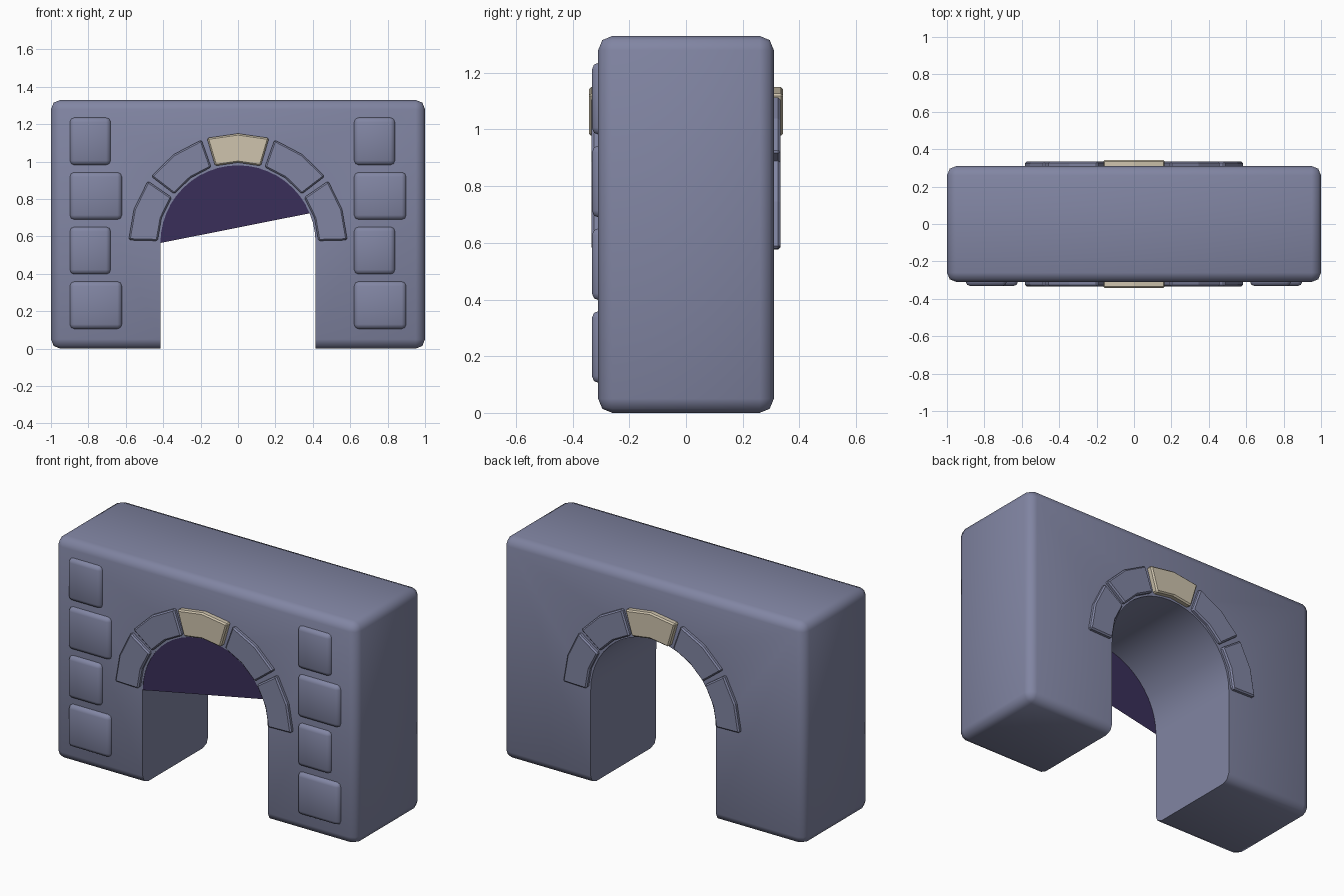
import bpy
import bmesh
from math import cos, sin, radians

cube = bpy.data.objects.get("Cube")
if cube:
    bpy.data.objects.remove(cube, do_unlink=True)

# Overall sizes
HALF_Y, HEIGHT = 0.31, 1.33
ARCH_Z, ARCH_R = 0.565, 0.415
ARCH_STEPS = 24


def material(name, color):
    m = bpy.data.materials.new(name)
    m.use_nodes = True
    m.diffuse_color = color
    m.node_tree.nodes["Principled BSDF"].inputs["Base Color"].default_value = color
    return m


SLATE = material("slate_stone", (0.22, 0.235, 0.365, 1))
SAND = material("sand_keystone", (0.62, 0.55, 0.42, 1))
PURPLE = material("dark_purple", (0.042, 0.028, 0.1, 1))


def arc(radius, start, end, steps):
    """Points on the arch circle, angles in degrees."""
    angles = [radians(start + (end - start) * i / steps) for i in range(steps + 1)]
    return [(radius * cos(a), ARCH_Z + radius * sin(a)) for a in angles]


def plate(name, outline, y0, y1, mat, bevel=0, segments=1):
    """Extrude an x-z outline from y0 to y1 and round its edges."""
    bm = bmesh.new()
    face = bm.faces.new([bm.verts.new((x, y0, z)) for x, z in outline])
    if y1 != y0:
        ext = bmesh.ops.extrude_face_region(bm, geom=[face])["geom"]
        moved = [v for v in ext if isinstance(v, bmesh.types.BMVert)]
        bmesh.ops.translate(bm, verts=moved, vec=(0, y1 - y0, 0))
        bmesh.ops.recalc_face_normals(bm, faces=bm.faces)
    if bevel:
        sharp = [e for e in bm.edges if e.calc_face_angle(0) > radians(30)]
        bmesh.ops.bevel(bm, geom=sharp, offset=bevel, segments=segments,
                        profile=0.5, affect='EDGES')
    mesh = bpy.data.meshes.new(name)
    bm.to_mesh(mesh)
    bm.free()
    mesh.materials.append(mat)
    obj = bpy.data.objects.new(name, mesh)
    bpy.context.collection.objects.link(obj)
    return obj


def rect(x0, x1, z0, z1):
    return [(x0, z0), (x1, z0), (x1, z1), (x0, z1)]


def smooth(obj, angle):
    bpy.ops.object.select_all(action='DESELECT')
    obj.select_set(True)
    bpy.context.view_layer.objects.active = obj
    bpy.ops.object.shade_smooth_by_angle(angle=radians(angle))


# Wall block with rounded edges
wall = plate("wall", rect(-1, 1, 0, HEIGHT), -HALF_Y, HALF_Y, SLATE, 0.05, 2)

# Arched passage cut through the wall
passage = [(-ARCH_R, -0.2), (ARCH_R, -0.2)] + arc(ARCH_R, 0, 180, ARCH_STEPS)
cutter = plate("passage_cutter", passage, -0.5, 0.5, SLATE)
cutter.hide_render = True
cut = wall.modifiers.new("passage", 'BOOLEAN')
cut.operation = 'DIFFERENCE'
cut.solver = 'EXACT'
cut.object = cutter
bpy.context.view_layer.objects.active = wall
bpy.ops.object.modifier_apply(modifier=cut.name)
bpy.data.objects.remove(cutter, do_unlink=True)
smooth(wall, 50)

# Dark panel closing the upper part of the front opening
plate("arch_panel", arc(ARCH_R, 22.5, 180, ARCH_STEPS * 7 // 8),
      -HALF_Y + 0.002, -HALF_Y + 0.002, PURPLE)

# Ring of five arch stones on both sides, the middle one is the keystone
for side, sign in (("front", -1), ("back", 1)):
    for i in range(5):
        key = i == 2
        start, end = 36 * i + 1.5, 36 * i + 34.5
        outline = arc(0.585, start, end, 2) + arc(0.43, end, start, 2)
        name = f"{side}_keystone" if key else f"{side}_arch_stone_{i + 1}"
        plate(name, outline, sign * 0.28, sign * (0.343 if key else 0.333),
              SAND if key else SLATE, 0.008)

# Raised blocks up each front pier, alternating wide and narrow
for side, x in (("right", -0.9), ("left", 0.62)):
    for row in range(4):
        width = 0.22 if row % 2 else 0.28
        z = 0.105 + 0.292 * row
        block = plate(f"{side}_block_{row + 1}", rect(x, x + width, z, z + 0.255),
                      -0.332, -0.25, SLATE, 0.025, 2)
        smooth(block, 50)
